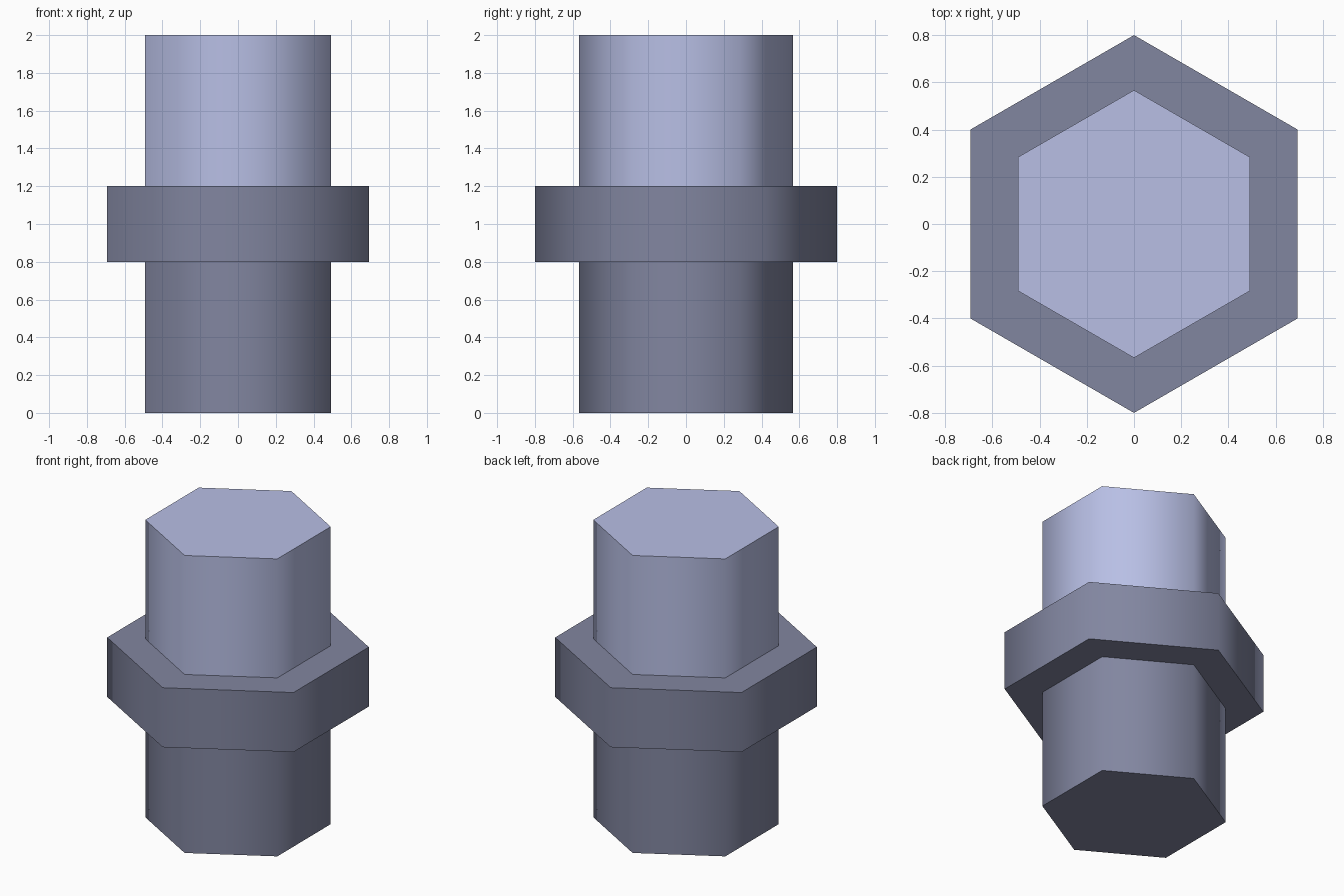
import bpy, bmesh, math

if "Cube" in bpy.data.objects:
    bpy.data.objects.remove(bpy.data.objects["Cube"])

SHAFT, COLLAR = 0.567, 0.8   # corner radii of the hexagons
SIDES = 6


def material(name, rgb):
    m = bpy.data.materials.new(name)
    m.diffuse_color = (*rgb, 1.0)
    m.use_nodes = True
    m.node_tree.nodes["Principled BSDF"].inputs["Base Color"].default_value = m.diffuse_color
    return m


def hex_part(name, profile, mat, cap_bottom=False, cap_top=False):
    """Sweep a (radius, z) profile around a hexagon with corners on the y axis."""
    bm = bmesh.new()
    rings = []
    for r, z in profile:
        rings.append([bm.verts.new((r * math.cos(a), r * math.sin(a), z))
                      for a in (math.pi / 2 + i * 2 * math.pi / SIDES
                                for i in range(SIDES))])
    for lo, hi in zip(rings, rings[1:]):
        for i in range(SIDES):
            j = (i + 1) % SIDES
            bm.faces.new((lo[i], lo[j], hi[j], hi[i]))
    if cap_bottom:
        bm.faces.new(rings[0][::-1])
    if cap_top:
        bm.faces.new(rings[-1])
    # smooth walls around the hexagon, sharp rims and flat ends
    bm.normal_update()
    for f in bm.faces:
        f.smooth = abs(f.normal.z) < 0.5
    for e in bm.edges:
        if len(e.link_faces) == 2:
            e.smooth = e.calc_face_angle() < math.radians(75)
    me = bpy.data.meshes.new(name)
    bm.to_mesh(me)
    bm.free()
    me.materials.append(mat)
    ob = bpy.data.objects.new(name, me)
    bpy.context.collection.objects.link(ob)
    return ob


dark = material("slate grey", (0.222, 0.238, 0.352))
light = material("pale lavender", (0.479, 0.521, 0.783))

# lower shaft with its wide collar
hex_part("lower_shaft_and_collar",
         [(SHAFT, 0), (SHAFT, 0.8), (COLLAR, 0.8), (COLLAR, 1.2), (SHAFT, 1.2)],
         dark, cap_bottom=True)
# upper shaft
hex_part("upper_shaft", [(SHAFT, 1.2), (SHAFT, 2.0)], light, cap_top=True)
